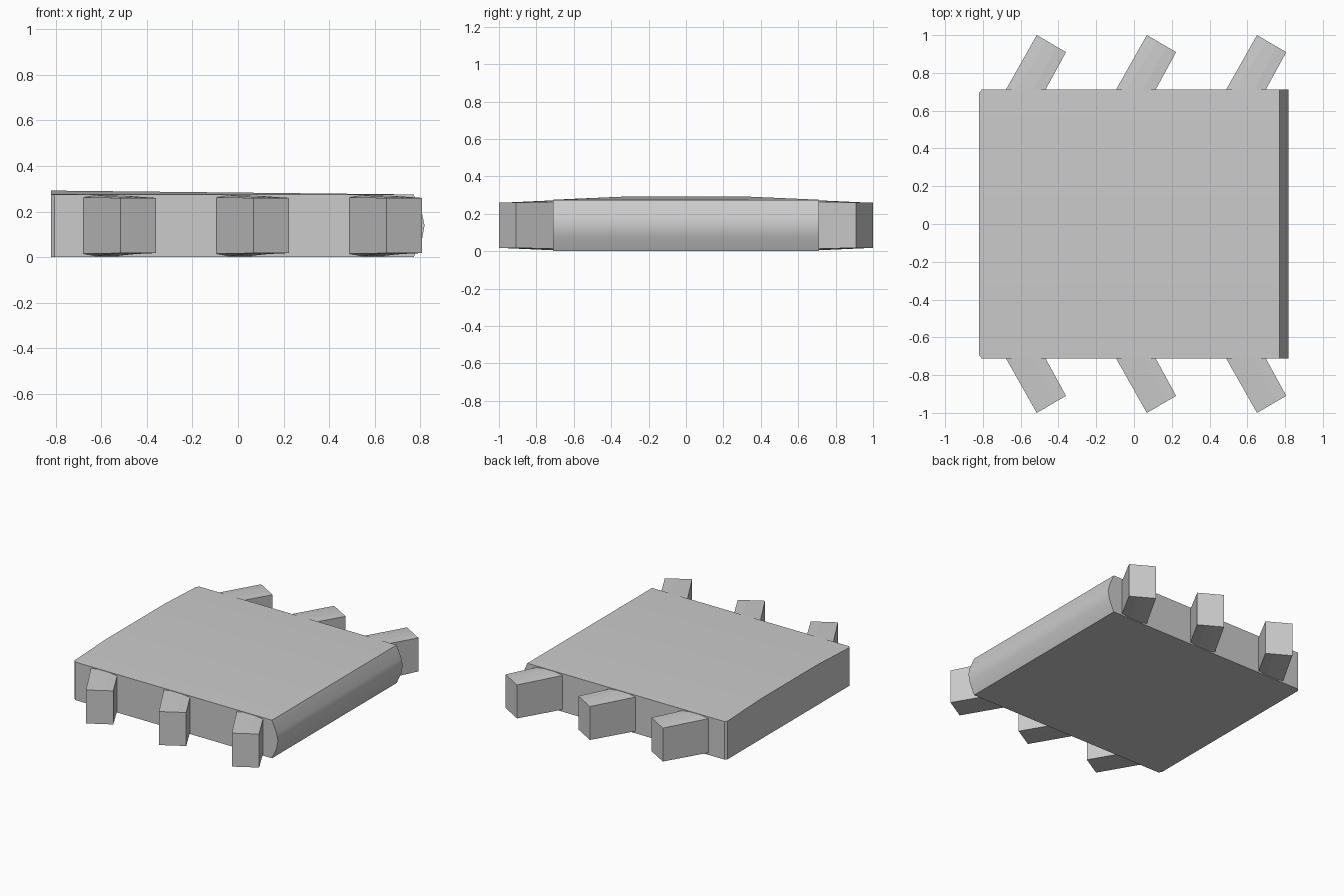
import bpy
import bmesh

if "Cube" in bpy.data.objects:
    bpy.data.objects.remove(bpy.data.objects["Cube"], do_unlink=True)

# Single plain grey
grey = bpy.data.materials.new("plain_grey")
grey.use_nodes = True
colour = (0.6, 0.6, 0.6, 1)
grey.diffuse_color = colour
grey.node_tree.nodes["Principled BSDF"].inputs["Base Color"].default_value = colour


def loft(name, loops):
    """Skin a row of closed loops with equal point counts and cap both ends."""
    bm = bmesh.new()
    rows = [[bm.verts.new(p) for p in loop] for loop in loops]
    n = len(rows[0])
    for a, b in zip(rows, rows[1:]):
        for i in range(n):
            j = (i + 1) % n
            bm.faces.new((a[i], a[j], b[j], b[i]))
    bm.faces.new(rows[0])
    bm.faces.new(rows[-1])
    bmesh.ops.recalc_face_normals(bm, faces=bm.faces)
    mesh = bpy.data.meshes.new(name)
    bm.to_mesh(mesh)
    bm.free()
    obj = bpy.data.objects.new(name, mesh)
    bpy.context.collection.objects.link(obj)
    mesh.materials.append(grey)
    return obj


# Slab body: rounded long edge at +x, crowned top and clipped corners at -x
nose = [(0.77, 0), (0.807, 0.08), (0.818, 0.14), (0.807, 0.19), (0.77, 0.275)]
half = [(0.712, -0.805, 0.275), (0.695, -0.82, 0.276), (0.33, -0.82, 0.292)]
stations = [(-y, x, z) for y, x, z in half] + half[::-1]
body = loft("slab_body", [
    [(back, y, 0)] + [(x, y, z) for x, z in nose] + [(back, y, top)]
    for y, back, top in stations])
bpy.context.view_layer.objects.active = body
body.select_set(True)
bpy.ops.object.shade_smooth_by_angle(angle=0.5)

# Slanted legs: square outer end, slightly crowned where they meet the body
inner = [(-0.68, 0.262), (-0.625, 0.272), (-0.535, 0.272), (-0.47, 0.264)]
outer = [(-0.515, 1.0), (-0.463, 0.97), (-0.412, 0.94), (-0.36, 0.91)]
for side, label in ((-1, "front"), (1, "back")):
    for k, place in enumerate(("right", "middle", "left")):
        dx = k * 0.583
        root = [(x + dx, side * 0.708, z) for x, z in inner]
        root += [(x + dx, side * 0.708, 0.277 - z) for x, z in inner[::-1]]
        tip = [(x + dx, side * y, 0.26) for x, y in outer]
        tip += [(x + dx, side * y, 0.018) for x, y in outer[::-1]]
        loft(f"{label}_{place}_leg", [root, tip])
